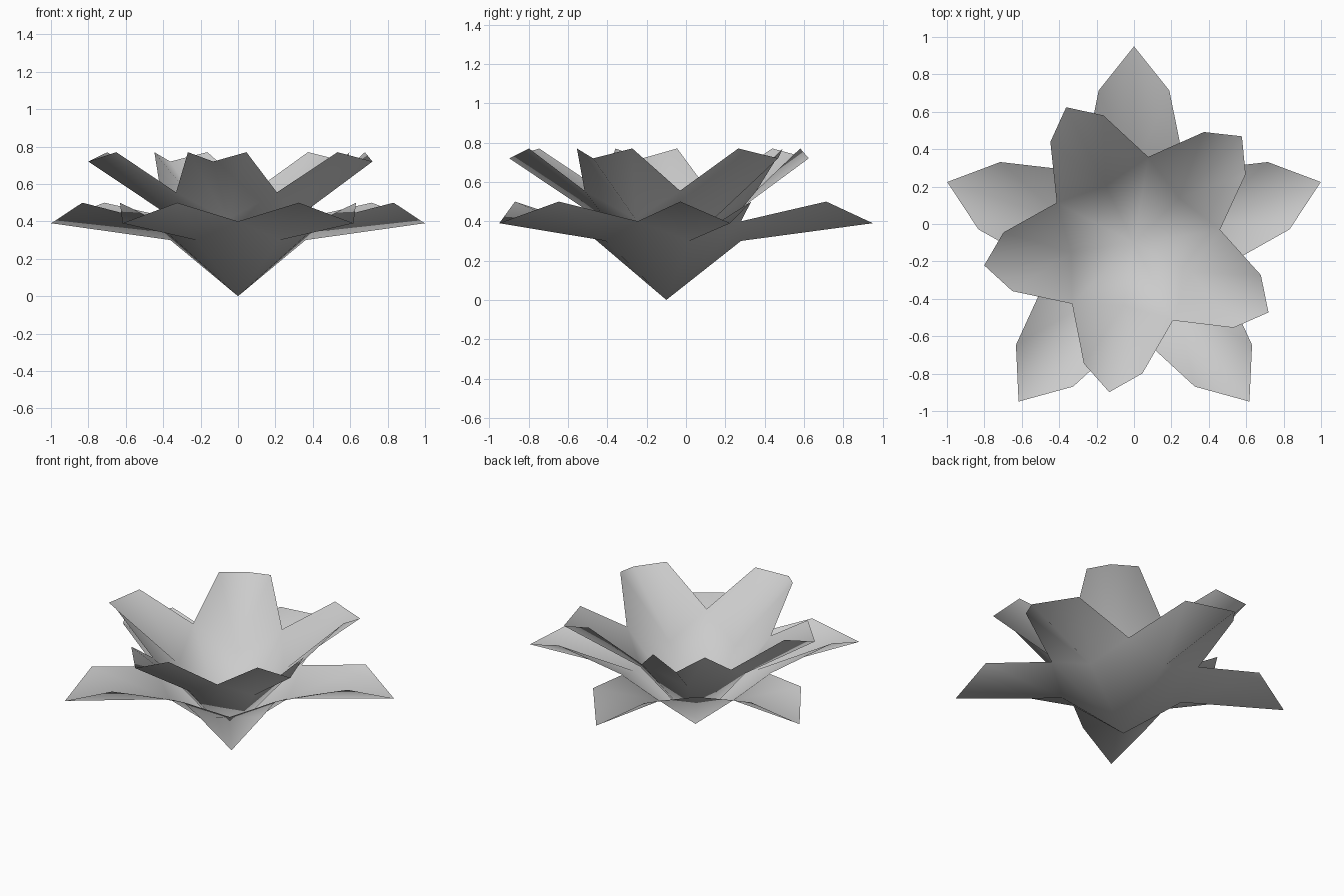
import bpy, bmesh
from math import sin, cos, radians

cube = bpy.data.objects.get("Cube")
if cube:
    bpy.data.objects.remove(cube, do_unlink=True)

# One petal colour
grey = bpy.data.materials.new("pale grey")
grey.use_nodes = True
colour = (0.6, 0.6, 0.6, 1)
grey.diffuse_color = colour
grey.node_tree.nodes["Principled BSDF"].inputs["Base Color"].default_value = colour

PETALS = 5
STEP = 360 / PETALS
CENTRE_Y = -0.1


def petal_ring(name, turn, keel, notch, shoulder, tip, spread=13.1):
    """Ring of joined petals; each profile point is (radius, height)."""
    bm = bmesh.new()

    def point(angle, profile):
        a = radians(angle)
        return bm.verts.new((-profile[0] * sin(a), CENTRE_Y + profile[0] * cos(a), profile[1]))

    base = bm.verts.new((0, CENTRE_Y, 0))
    angles = [turn + i * STEP for i in range(PETALS)]
    notches = [point(a - STEP / 2, notch) for a in angles]
    for i, a in enumerate(angles):
        before, after = notches[i], notches[(i + 1) % PETALS]
        middle, end = point(a, keel), point(a, tip)
        low, high = point(a - spread, shoulder), point(a + spread, shoulder)
        # Cup faces, then the two halves of the petal
        bm.faces.new((base, before, middle))
        bm.faces.new((base, middle, after))
        bm.faces.new((middle, before, low, end))
        bm.faces.new((middle, end, high, after))
    for face in bm.faces:
        face.smooth = True
    mesh = bpy.data.meshes.new(name)
    bm.to_mesh(mesh)
    bm.free()
    mesh.materials.append(grey)
    ring = bpy.data.objects.new(name, mesh)
    bpy.context.collection.objects.link(ring)
    return ring


# Wide outer petals and the steeper, turned inner petals
petal_ring("outer_petals", 0, (0.38, 0.3), (0.47, 0.4), (0.835, 0.5), (1.05, 0.39))
petal_ring("inner_petals", 26.6, (0.34, 0.41), (0.465, 0.555), (0.7, 0.77), (0.81, 0.72))
